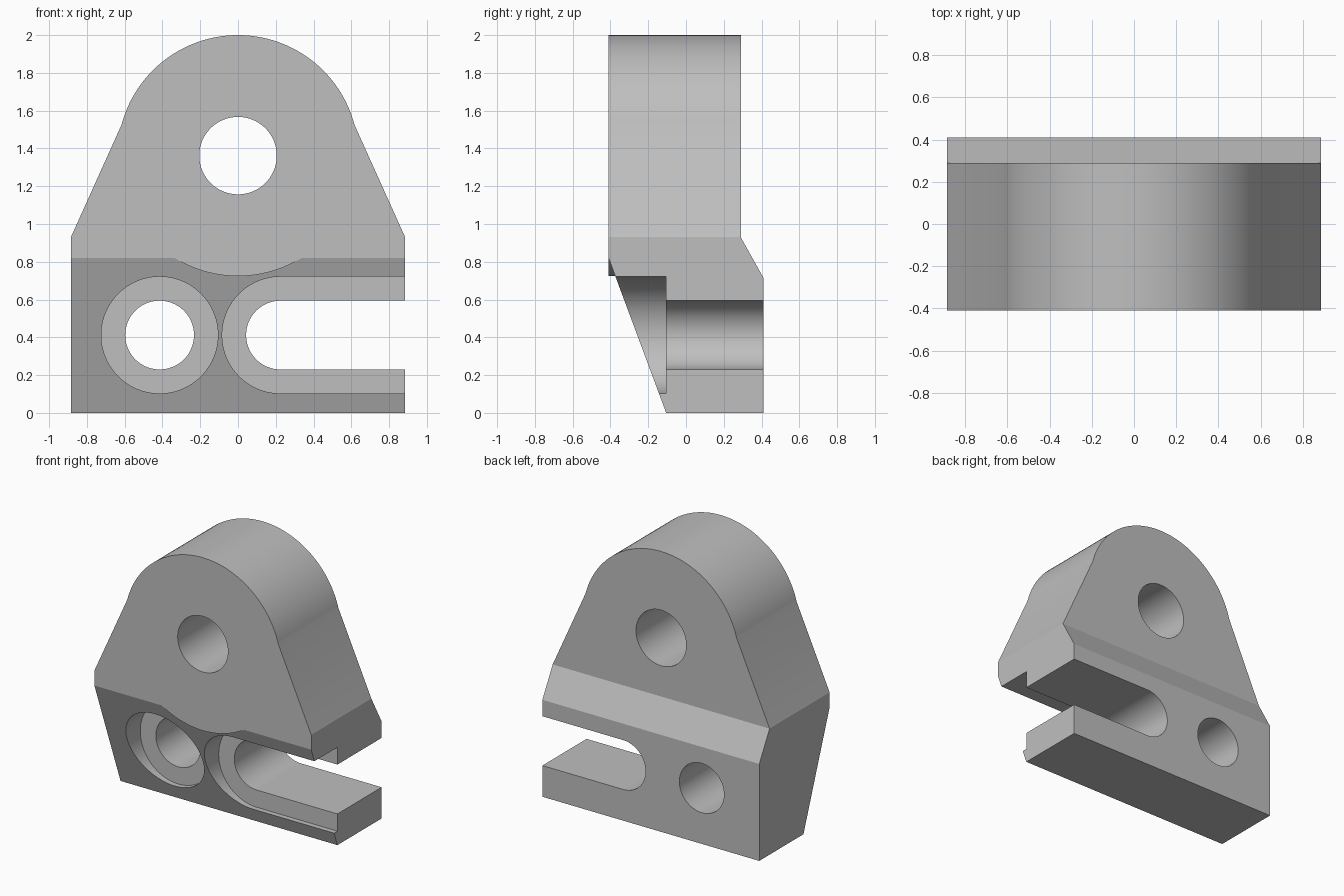
import bpy, bmesh
from math import pi, sin, cos
from mathutils import Vector

default = bpy.data.objects.get("Cube")
if default:
    bpy.data.objects.remove(default, do_unlink=True)

grey = bpy.data.materials.new("plain_grey")
grey.use_nodes = True
colour = (0.52, 0.52, 0.52, 1)
grey.diffuse_color = colour
grey.node_tree.nodes["Principled BSDF"].inputs["Base Color"].default_value = colour

HALF_W, FRONT, BACK, REAR_FOOT = 0.885, -0.41, 0.29, 0.41
SEAT = -0.105          # depth of the recess floors
BOLT_Z = 0.412


def prism(name, profile, axis, start, end):
    """Extrude a 2D profile along x (profile is y, z) or y (profile is x, z)."""
    place = (lambda a, b: (start, a, b)) if axis == "x" else (lambda a, b: (a, start, b))
    shift = Vector((end - start, 0, 0) if axis == "x" else (0, end - start, 0))
    bm = bmesh.new()
    face = bm.faces.new([bm.verts.new(place(a, b)) for a, b in profile])
    out = bmesh.ops.extrude_face_region(bm, geom=[face])
    bmesh.ops.translate(bm, vec=shift, verts=[v for v in out["geom"] if isinstance(v, bmesh.types.BMVert)])
    bmesh.ops.recalc_face_normals(bm, faces=bm.faces[:])
    mesh = bpy.data.meshes.new(name)
    bm.to_mesh(mesh)
    bm.free()
    mesh.materials.append(grey)
    obj = bpy.data.objects.new(name, mesh)
    bpy.context.collection.objects.link(obj)
    return obj


def arc(x, z, r, a0=0.0, a1=2 * pi, n=96, closed=True):
    steps = n if closed else n + 1
    return [(x + r * cos(a0 + (a1 - a0) * i / n), z + r * sin(a0 + (a1 - a0) * i / n))
            for i in range(steps)]


def slot(x, r):
    """Round-ended slot that runs out through the left side."""
    return arc(x, BOLT_Z, r, pi / 2, 3 * pi / 2, 48, False) + [(1.2, BOLT_Z - r), (1.2, BOLT_Z + r)]


def combine(target, tool, operation):
    bpy.context.view_layer.objects.active = target
    mod = target.modifiers.new(operation.lower(), "BOOLEAN")
    mod.operation, mod.solver, mod.object = operation, "EXACT", tool
    bpy.ops.object.modifier_apply(modifier=mod.name)
    bpy.data.objects.remove(tool, do_unlink=True)


# Body: side profile with sloped front and rear chamfer, trimmed to the tapered outline
body = prism("bracket_body", [(SEAT, 0), (REAR_FOOT, 0), (REAR_FOOT, 0.715), (BACK, 0.93),
                              (BACK, 1.8), (FRONT, 1.8), (FRONT, 0.82)], "x", -1.1, 1.1)
outline = [(-HALF_W, -0.1), (HALF_W, -0.1), (HALF_W, 0.93), (0.583, 1.6), (-0.583, 1.6), (-HALF_W, 0.93)]
combine(body, prism("outline", outline, "y", -1, 1), "INTERSECT")

# Round pivot boss
combine(body, prism("pivot_boss", arc(0, 1.362, 0.638, n=128), "y", FRONT, BACK), "UNION")

# Pivot hole, bolt hole and open slot, the lower two with flat recesses
cuts = [("pivot_hole", arc(0, 1.362, 0.205), 1),
        ("bolt_recess", arc(-0.415, BOLT_Z, 0.309), SEAT),
        ("bolt_hole", arc(-0.415, BOLT_Z, 0.182), 1),
        ("slot_recess", slot(0.225, 0.309), SEAT),
        ("slot_hole", slot(0.225, 0.182), 1)]
for name, profile, depth in cuts:
    combine(body, prism(name, profile, "y", -1, depth), "DIFFERENCE")

# Smooth the curved walls, keep the edges sharp
bpy.ops.object.select_all(action="DESELECT")
body.select_set(True)
bpy.context.view_layer.objects.active = body
bpy.ops.object.shade_smooth_by_angle(angle=pi / 18)
